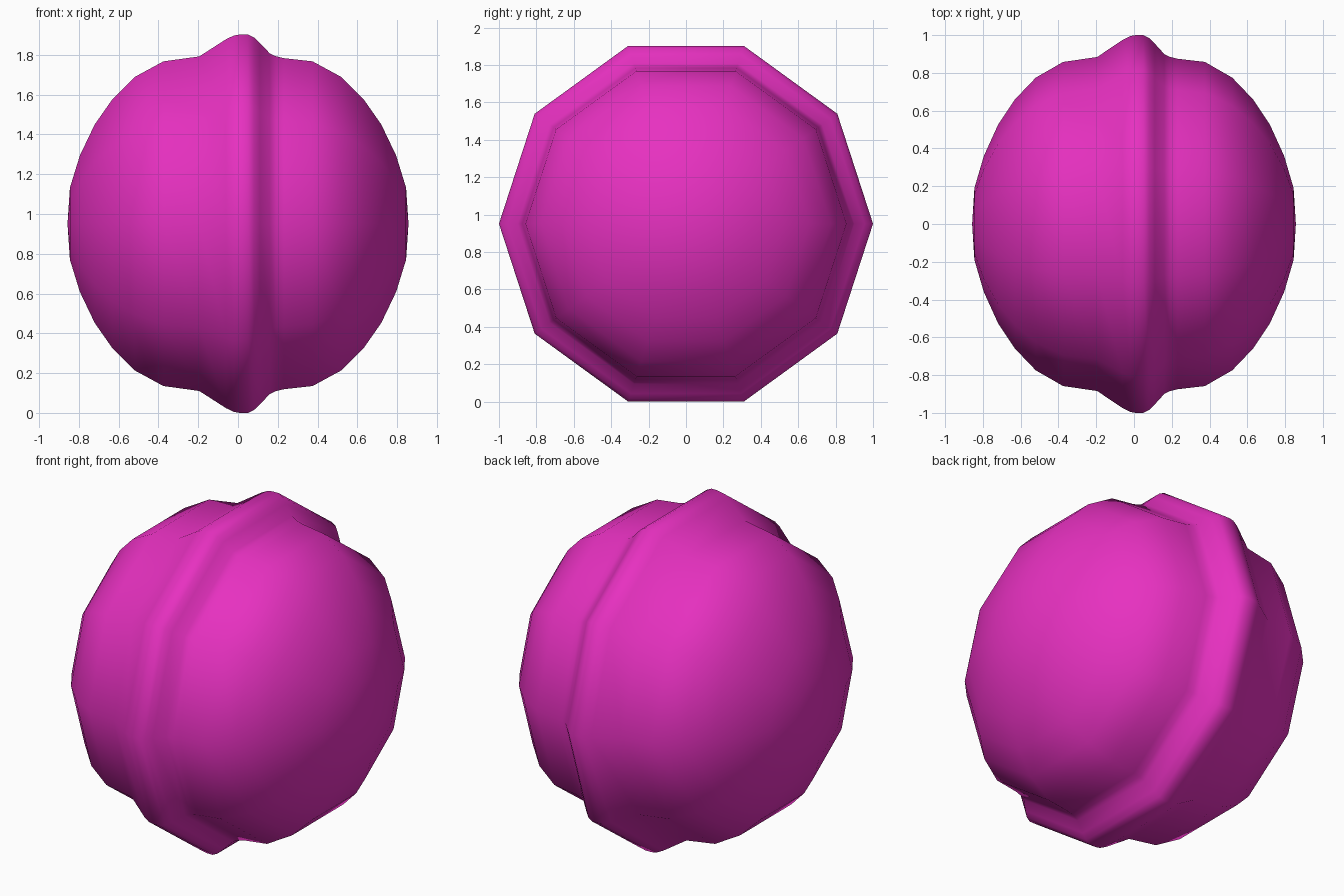
import bpy, bmesh
from math import cos, sin, tau

if "Cube" in bpy.data.objects:
    bpy.data.objects.remove(bpy.data.objects["Cube"])

SIDES = 10
CENTRE_Z = 0.951

# Half profile (x, radius) from left pole to right pole, with the lopsided rim band
dome = [(0.845, 0.19), (0.795, 0.36), (0.72, 0.525),
        (0.63, 0.66), (0.52, 0.775), (0.375, 0.858)]
band = [(-0.195, 0.884), (-0.06, 0.975), (-0.02, 0.995), (0.01, 1.0), (0.05, 1.0),
        (0.08, 0.985), (0.11, 0.955), (0.16, 0.9), (0.19, 0.885), (0.23, 0.875)]
profile = [(-x, r) for x, r in dome] + band + dome[::-1]

# Body: ten-sided turning around the x axis
bm = bmesh.new()
rings = [[bm.verts.new((x, r * cos(tau * i / SIDES), CENTRE_Z + r * sin(tau * i / SIDES)))
          for i in range(SIDES)] for x, r in profile]
for a, b in zip(rings, rings[1:]):
    for i in range(SIDES):
        j = (i + 1) % SIDES
        bm.faces.new((a[i], a[j], b[j], b[i]))

# Pole caps
for x, ring in ((-0.857, rings[0]), (0.857, rings[-1])):
    pole = bm.verts.new((x, 0, CENTRE_Z))
    for i in range(SIDES):
        bm.faces.new((pole, ring[i], ring[(i + 1) % SIDES]))
bmesh.ops.recalc_face_normals(bm, faces=bm.faces)
for f in bm.faces:
    f.smooth = True

mesh = bpy.data.meshes.new("banded_ball")
bm.to_mesh(mesh)
bm.free()
ball = bpy.data.objects.new("banded_ball", mesh)
bpy.context.collection.objects.link(ball)

# Magenta finish
mat = bpy.data.materials.new("magenta")
mat.diffuse_color = (0.8, 0.03, 0.53, 1)
mat.use_nodes = True
mat.node_tree.nodes["Principled BSDF"].inputs["Base Color"].default_value = mat.diffuse_color
mesh.materials.append(mat)
